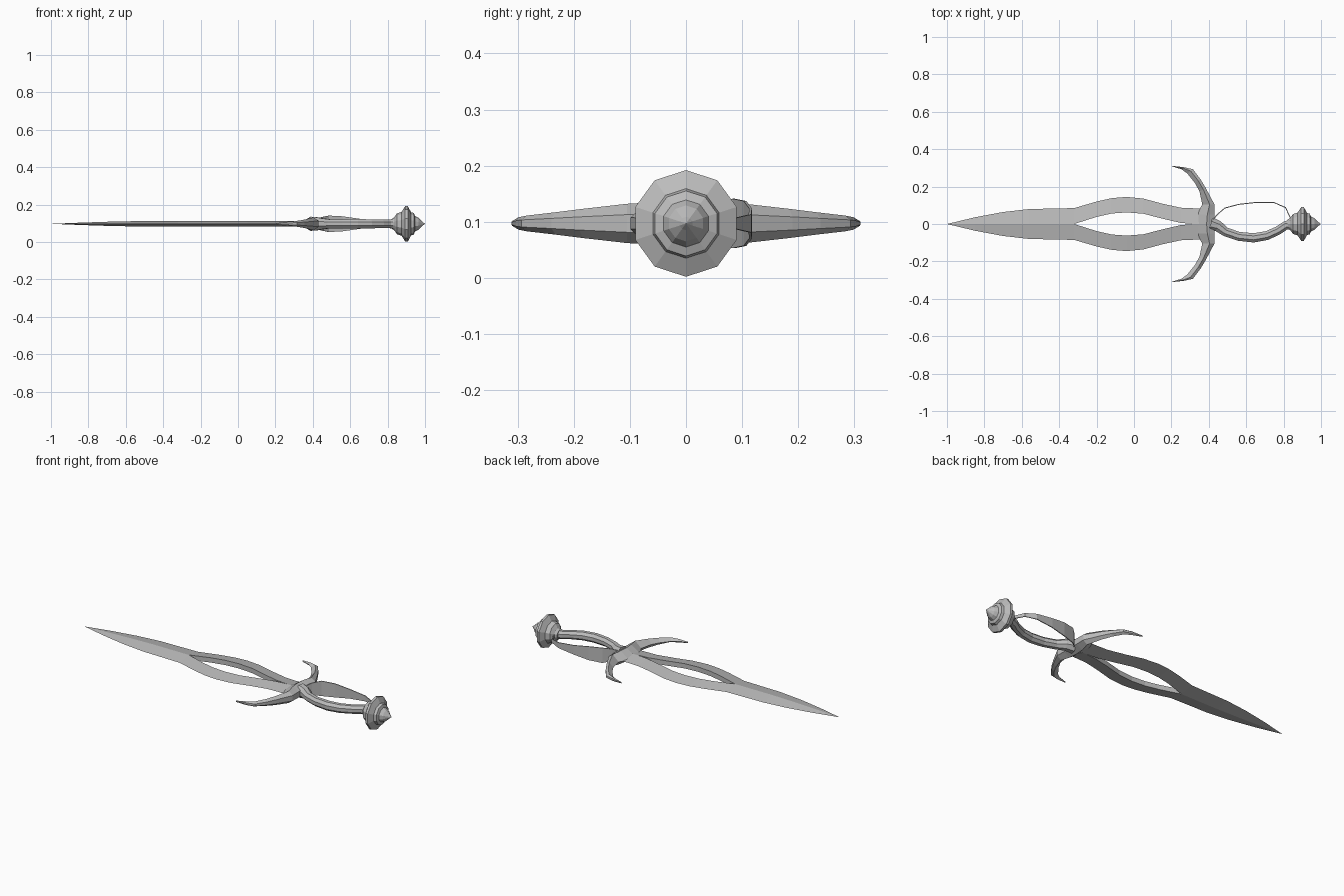
import bpy, bmesh, math
from mathutils import Vector

cube = bpy.data.objects.get("Cube")
if cube:
    bpy.data.objects.remove(cube)

MID = 0.097  # height of the dagger's centre plane

steel = bpy.data.materials.new("grey steel")
steel.use_nodes = True
steel.diffuse_color = (0.5, 0.5, 0.5, 1)
steel.node_tree.nodes["Principled BSDF"].inputs["Base Color"].default_value = (0.5, 0.5, 0.5, 1)


def loft(name, rings, mirror=False):
    """Skin a row of equal-length rings; cap both ends; optionally mirror in y."""
    bm = bmesh.new()
    rows = [[bm.verts.new(p) for p in ring] for ring in rings]
    n = len(rows[0])
    for a, b in zip(rows, rows[1:]):
        for i in range(n):
            j = (i + 1) % n
            bm.faces.new((a[i], a[j], b[j], b[i]))
    bm.faces.new(rows[0])
    bm.faces.new(rows[-1])
    bmesh.ops.remove_doubles(bm, verts=bm.verts, dist=0.0005)
    bmesh.ops.dissolve_degenerate(bm, dist=0.0001, edges=bm.edges)
    bmesh.ops.recalc_face_normals(bm, faces=bm.faces)
    if mirror:
        # drop the faces lying on the mirror plane, then reflect
        inner = [f for f in bm.faces if all(abs(v.co.y) < 0.001 for v in f.verts)]
        bmesh.ops.delete(bm, geom=inner, context='FACES')
        bmesh.ops.mirror(bm, geom=bm.verts[:] + bm.edges[:] + bm.faces[:],
                         axis='Y', merge_dist=0.0005)
        bmesh.ops.recalc_face_normals(bm, faces=bm.faces)
    mesh = bpy.data.meshes.new(name)
    bm.to_mesh(mesh)
    bm.free()
    mesh.materials.append(steel)
    obj = bpy.data.objects.new(name, mesh)
    bpy.context.collection.objects.link(obj)
    return obj


def directions(path):
    """Unit tangents of a flat path."""
    last = len(path) - 1
    return [(Vector(path[min(i + 1, last)]) - Vector(path[max(i - 1, 0)])).normalized()
            for i in range(last + 1)]


# Blade: sharp outer edge, thick inner wall around the open slot
# (x, inner y, outer y, half thickness)
blade = [(-1, 0, 0, 0), (-0.85, 0, 0.036, 0.006), (-0.7, 0, 0.064, 0.011),
         (-0.56, 0, 0.08, 0.014), (-0.32, 0, 0.085, 0.014), (-0.2, 0.038, 0.12, 0.014),
         (-0.12, 0.056, 0.138, 0.014), (-0.04, 0.062, 0.145, 0.014),
         (0.05, 0.055, 0.136, 0.014), (0.15, 0.029, 0.109, 0.014),
         (0.25, 0.006, 0.087, 0.014), (0.32, 0, 0.084, 0.014), (0.39, 0, 0.084, 0.014)]
loft("blade", [[(x, i, MID + h), (x, o, MID), (x, i, MID - h)] for x, i, o, h in blade],
     mirror=True)

# Guard: ridged bar curling towards the blade
# (blade-side x, y, grip-side x, y, half thickness)
guard = [(0.325, 0, 0.43, 0, 0.038), (0.335, 0.05, 0.43, 0.05, 0.038),
         (0.365, 0.105, 0.43, 0.105, 0.035), (0.35, 0.175, 0.385, 0.19, 0.026),
         (0.325, 0.22, 0.355, 0.24, 0.02), (0.285, 0.27, 0.315, 0.293, 0.014),
         (0.255, 0.292, 0.27, 0.303, 0.011), (0.203, 0.309, 0.205, 0.311, 0.004)]
rings = []
for ax, ay, bx, by, h in guard:
    a, b = Vector((ax, ay, MID)), Vector((bx, by, MID))
    ridge, up = a.lerp(b, 0.6), Vector((0, 0, h))
    rings.append([a, ridge + up, b + up * 0.45, b - up * 0.45, ridge - up])
loft("guard", rings, mirror=True)

# Grip: bowed octagonal rod
path = [(0.41, 0), (0.45, -0.012), (0.49, -0.042), (0.56, -0.066), (0.64, -0.074),
        (0.71, -0.062), (0.77, -0.035), (0.81, -0.008), (0.86, 0)]
radii = [0.04, 0.032, 0.026, 0.026, 0.027, 0.026, 0.025, 0.025, 0.03]
rings = []
for (x, y), t, r in zip(path, directions(path), radii):
    ring = []
    for k in range(8):
        a = math.tau * (k + 0.5) / 8
        c, s = r * math.cos(a), r * math.sin(a)
        ring.append((x - t.y * c, y + t.x * c, MID + s))
    rings.append(ring)
loft("grip", rings)

# Knuckle band: thin strip, broad at the guard and narrow at the pommel
path = [(0.42, 0.02), (0.445, 0.05), (0.485, 0.085), (0.56, 0.105), (0.65, 0.115),
        (0.75, 0.114), (0.81, 0.088), (0.835, 0.035)]
widths = [0.018, 0.035, 0.044, 0.04, 0.027, 0.016, 0.01, 0.008]
rings = []
for (x, y), t, w in zip(path, directions(path), widths):
    dx, dy = -t.y * 0.0025, t.x * 0.0025
    rings.append([(x + s * dx, y + s * dy, MID + q * w)
                  for s, q in ((1, 1), (1, -1), (-1, -1), (-1, 1))])
loft("knuckle_band", rings)

# Pommel: ten-sided turned knob with a pointed end (x, radius)
profile = [(0.822, 0.026), (0.835, 0.034), (0.85, 0.056), (0.875, 0.064), (0.894, 0.095),
           (0.908, 0.095), (0.925, 0.062), (0.94, 0.058), (0.946, 0.042),
           (0.965, 0.032), (0.985, 0.012), (1.0, 0)]
loft("pommel", [[(x, r * math.sin(math.tau * k / 10), MID + r * math.cos(math.tau * k / 10))
                 for k in range(10)] for x, r in profile])
